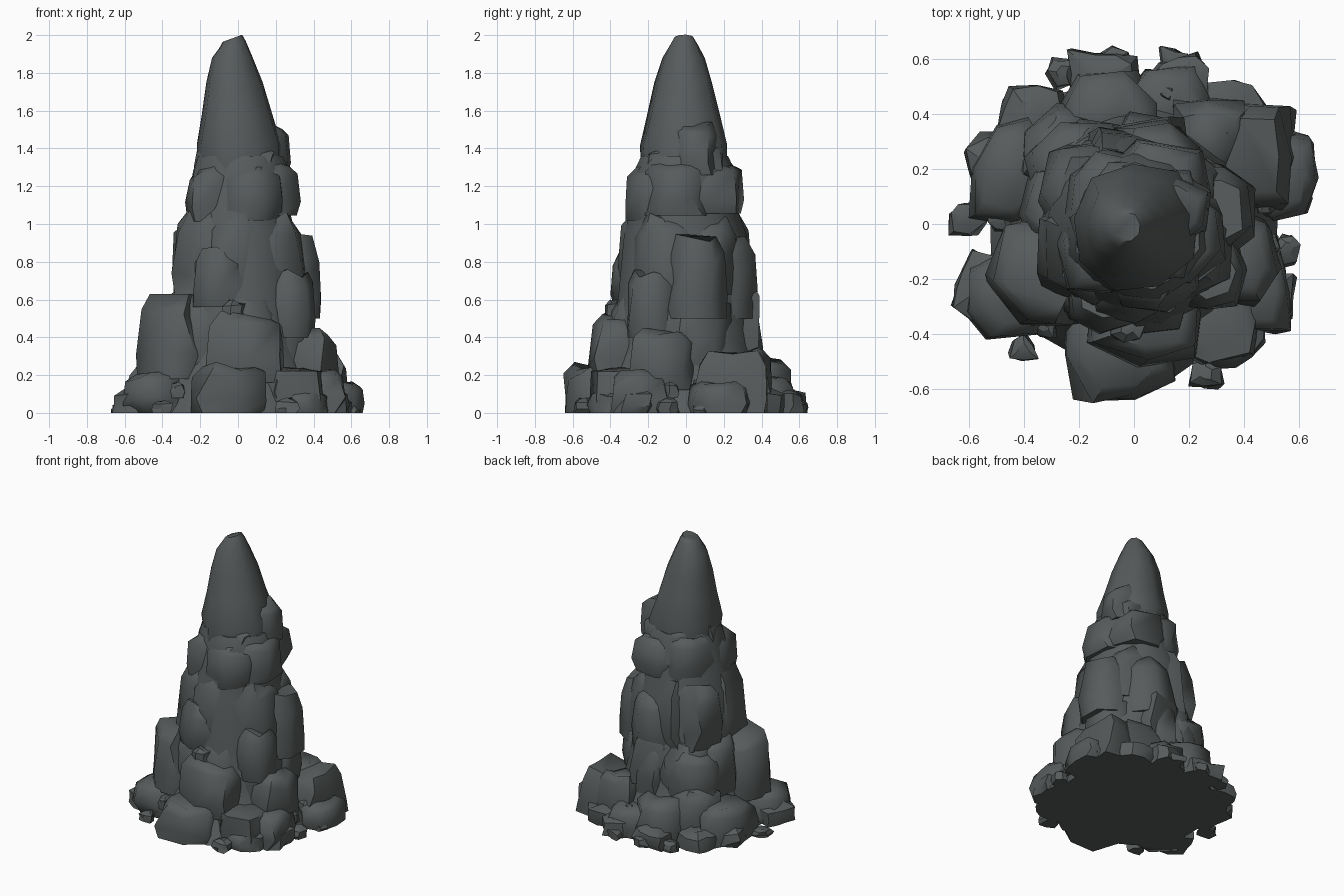
import bpy, bmesh, math, random

if "Cube" in bpy.data.objects:
    bpy.data.objects.remove(bpy.data.objects["Cube"])

stone = bpy.data.materials.new("dark_stone")
stone.diffuse_color = (0.095, 0.105, 0.105, 1)
stone.use_nodes = True
stone.node_tree.nodes["Principled BSDF"].inputs["Base Color"].default_value = stone.diffuse_color


def loft(name, rings, angle):
    """Bridge rings of equal length, cap both ends and shade."""
    bm = bmesh.new()
    loops = [[bm.verts.new(p) for p in ring] for ring in rings]
    n = len(loops[0])
    for a, b in zip(loops, loops[1:]):
        for i in range(n):
            j = (i + 1) % n
            bm.faces.new((a[i], a[j], b[j], b[i]))
    bm.faces.new(loops[0][::-1])
    bm.faces.new(loops[-1])
    bmesh.ops.recalc_face_normals(bm, faces=bm.faces)
    me = bpy.data.meshes.new(name)
    bm.to_mesh(me)
    bm.free()
    me.materials.append(stone)
    ob = bpy.data.objects.new(name, me)
    bpy.context.collection.objects.link(ob)
    bpy.ops.object.select_all(action='DESELECT')
    ob.select_set(True)
    bpy.context.view_layer.objects.active = ob
    bpy.ops.object.shade_smooth_by_angle(angle=math.radians(angle))


def rock(name, x, y, hx, hy, z0, z1, seed, sides=7, jag=0.12, angle=60, top=0.66):
    """Irregular boxy boulder filling x +- hx, y +- hy, z0 to z1."""
    rnd = random.Random(seed)
    turn = rnd.random()
    base = [rnd.uniform(1 - jag, 1 + jag) for _ in range(sides)]
    rings = []
    for h, f in ((0, .95), (.3, 1), (.8, .92), (1, top)):
        ring = []
        for i in range(sides):
            a = math.tau * (i + turn + rnd.uniform(-.18, .18)) / sides
            c, s = math.cos(a), math.sin(a)
            r = f * base[i] * rnd.uniform(1 - jag / 2, 1 + jag / 2) / (c ** 4 + s ** 4) ** .25
            ring.append([r * c, r * s, h + (rnd.uniform(-.1, .1) if h else 0)])
        rings.append(ring)
    # fit to the wanted box
    points = [p for ring in rings for p in ring]
    for k, (lo, hi) in enumerate(((x - hx, x + hx), (y - hy, y + hy), (z0, z1))):
        a, b = min(p[k] for p in points), max(p[k] for p in points)
        for p in points:
            p[k] = lo + (p[k] - a) / (b - a) * (hi - lo)
    loft(name, rings, angle)


def column(name, profile, seed, sides, jag):
    """Rough round shaft through (height, centre x, radius) sections."""
    rnd = random.Random(seed)
    base = [rnd.uniform(1 - jag, 1 + jag) for _ in range(sides)]
    rings = []
    for z, cx, r in profile:
        ring = []
        for i in range(sides):
            a = math.tau * (i + .3) / sides
            q = r * base[i] * rnd.uniform(1 - jag / 2, 1 + jag / 2)
            # the very tip is slanted
            tilt = .02 * math.cos(a) - .02 if z > 1.95 else 0
            ring.append((cx + q * math.cos(a), q * math.sin(a) - .01, z + tilt))
        rings.append(ring)
    loft(name, rings, 60)


# inner core and pointed summit
column("core", [(0, 0, .54), (.1, 0, .49), (.22, 0, .42), (.35, 0, .38), (.6, 0, .355), (.95, -.01, .32),
                (1.08, 0, .28), (1.28, .02, .265), (1.36, .01, .23)], 3, 13, .04)
column("summit", [(1.28, .01, .235), (1.42, .005, .238), (1.58, -.005, .195), (1.75, -.02, .155),
                  (1.88, -.03, .112), (1.97, -.03, .075), (2.003, -.03, .055)], 8, 9, .05)

# rings of boulders: count, first angle, reach, half size, bottom, top, centre x
tiers = {
    "summit_ledge": (4, 35, .25, .14, 1.24, 1.46, .01),
    "upper_block": (5, -12, .325, .175, 1.05, 1.37, .025),
    "middle_block": (6, 30, .375, .2, .62, 1.09, -.01),
    "lower_block": (7, 20, .42, .19, .25, .7, -.01),
}
for t, (part, (count, start, reach, half, z0, z1, cx)) in enumerate(tiers.items()):
    rnd = random.Random(40 + t)
    for n in range(count):
        a = math.radians(start + 360 * n / count + rnd.uniform(-8, 8))
        d = reach - half + rnd.uniform(-.015, .015)
        rock(f"{part}_{n + 1}", cx + d * math.cos(a), d * math.sin(a),
             half * rnd.uniform(.95, 1.08), half * rnd.uniform(.95, 1.08),
             z0 + rnd.uniform(-.04, .02), z1 - rnd.uniform(0, .05), 20 + 10 * t + n)

# large projecting boulders: x, y, half width, half depth, bottom, top
big = [(.28, .05, .16, .17, .5, .95), (.28, -.17, .13, .14, .4, .76), (.15, .04, .13, .14, 1.26, 1.54),
       (-.34, -.17, .2, .2, .18, .63), (.04, -.33, .21, .19, .16, .54), (.37, -.11, .165, .19, .12, .45),
       (-.1, -.25, .14, .15, .56, .88), (.08, .22, .18, .16, .5, .98), (.0, .22, .2, .17, .3, .75),
       (-.2, .2, .2, .17, .25, .6)]
for n, b in enumerate(big, 1):
    rock(f"projecting_boulder_{n}", *b, 80 + n)

# base boulders forming the lobed foot: x, y, half width, half depth, top
lobes = [(-.05, -.45, .2, .2, .27), (.28, -.33, .18, .18, .27), (.42, -.24, .15, .16, .23),
         (.42, .24, .17, .2, .33), (.53, .18, .14, .17, .18), (.27, .31, .15, .16, .35),
         (-.09, .4, .18, .16, .3), (.13, .42, .17, .16, .2),
         (-.44, .19, .16, .2, .26), (-.26, .27, .16, .17, .38), (-.44, -.25, .17, .17, .23)]
for n, (x, y, hx, hy, top) in enumerate(lobes, 1):
    rock(f"base_boulder_{n}", x, y, hx, hy, 0, top, 100 + n)
    if n > 1:  # jagged slab spreading outward from the boulder
        k = .52 / math.hypot(x, y)
        rock(f"foot_slab_{n}", x * k, y * k, .14, .13, 0, .13, 120 + n, 11, .22, 35, .45)
rock("left_foot_slab", -.53, -.23, .135, .14, 0, .14, 141, 11, .22, 35, .45)

# thin jagged shards at the rim, with pebbles lying between the boulders
for n, deg in enumerate((-10, 178, 9, 228, 296, 115, 97, 76, 205, 335, 52), 1):
    rnd = random.Random(n)
    c, s = math.cos(math.radians(deg)), math.sin(math.radians(deg))
    reach = .56 if deg in (-10, 335, 52) else .6
    rock(f"shard_{n}", reach * c, reach * s, rnd.uniform(.05, .075), rnd.uniform(.05, .065),
         0, rnd.uniform(.05, .09), 200 + n, 6, .3, 25, .4)
    rock(f"pebble_{n}", .49 * c, .49 * s, .05, .05, .08, rnd.uniform(.16, .21), 230 + n, 6, .3, 25, .4)

# small stone caught on the lower ledge
rock("ledge_stone", -.02, -.38, .07, .05, .5, .6, 262, 6, .25, 25, .4)
